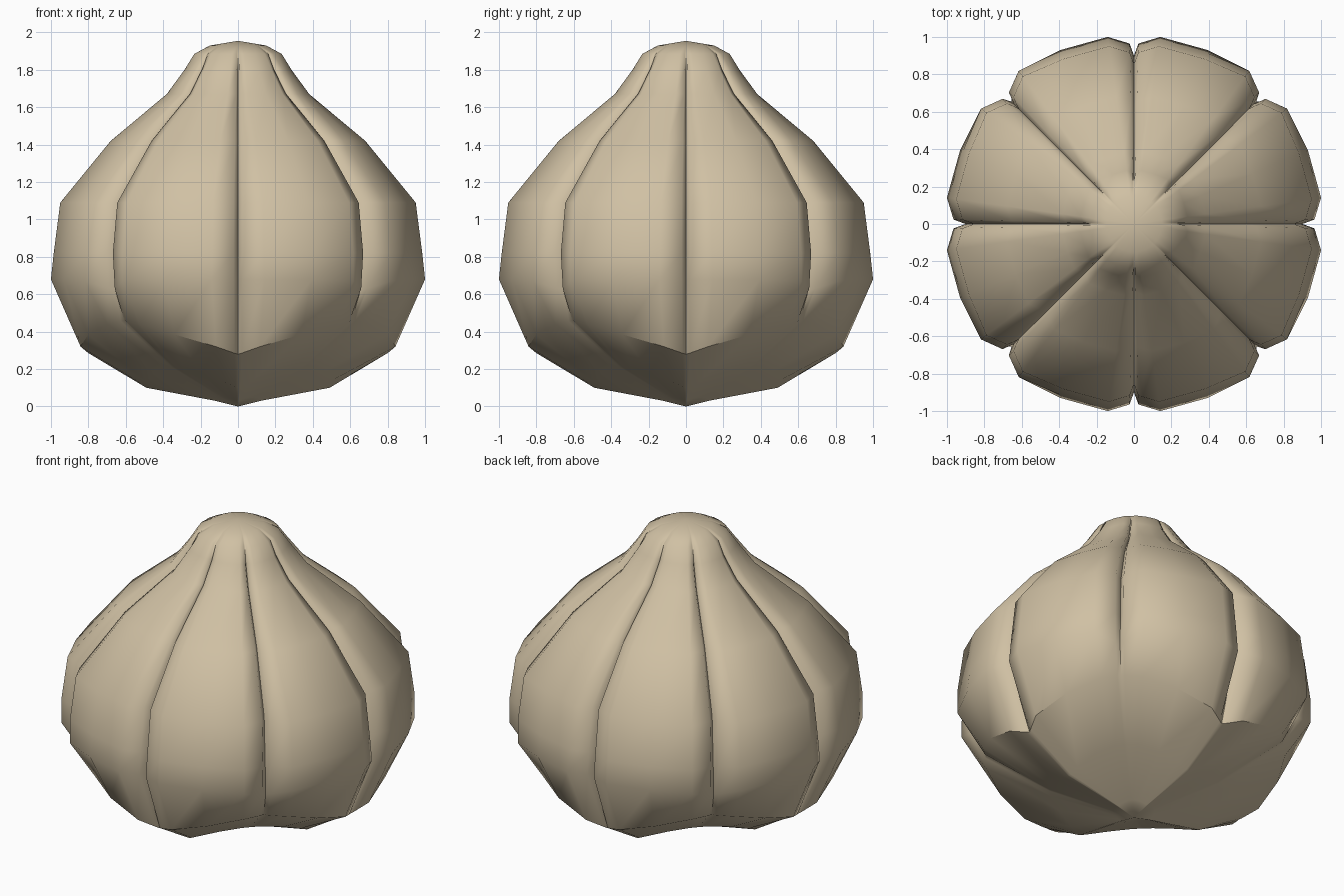
import bpy, bmesh, math

if "Cube" in bpy.data.objects:
    bpy.data.objects.remove(bpy.data.objects["Cube"])

# one colour for the whole body
mat = bpy.data.materials.new("tan_dough")
mat.diffuse_color = (0.63, 0.53, 0.37, 1)
mat.use_nodes = True
mat.node_tree.nodes["Principled BSDF"].inputs["Base Color"].default_value = mat.diffuse_color

# half-lobe cross-section: degrees from an axis groove, radius factor
HALF = [(0, .90), (1.4, .965), (8, 1.01), (23, 1.01), (37, 1.04), (43.6, .985), (45, .92)]
# lower rim for the same angles: radius, height
RIM = [(.79, .28), (.80, .285), (.85, .32), (.87, .385), (.875, .44), (.865, .455), (.86, .46)]
# lower end of the grooves, where the diagonal ones close: radius, height
WAIST = [(.90, .68), (.965, .68), (1.01, .68), (1.01, .68), (1.025, .67), (.955, .63), (.925, .62)]
# upper profile: radius, height, groove strength
BODY = [(.985, .82, 1), (.95, 1.09, 1), (.68, 1.42, 1), (.38, 1.67, 1.2),
        (.285, 1.80, 1.3), (.235, 1.885, .4), (.15, 1.93, 0)]

# mirror the half-lobe into a quadrant, then repeat it four times
quadrant = [(a, i) for i, (a, f) in enumerate(HALF)]
quadrant += [(90 - HALF[i][0], i) for i in range(5, 0, -1)]
columns = [(math.radians(a + 90 * q), i) for q in range(4) for a, i in quadrant]

bm = bmesh.new()


def ring(rz):
    """Ring of vertices; rz gives radius and height for each section index."""
    out = []
    for a, i in columns:
        r, z = rz(i)
        out.append(bm.verts.new((r * math.cos(a), r * math.sin(a), z)))
    return out


def lift(i):
    """0 at the axis folds, 1 at the diagonals."""
    return math.sin(math.radians(HALF[i][0] * 2))


# underside: four low ridges on the axes, raised diagonals
rings = [ring(lambda i: (.12, .03 + .02 * lift(i))),
         ring(lambda i: (.49, .10 + .11 * lift(i))),
         ring(lambda i: RIM[i]),
         ring(lambda i: WAIST[i])]
# lobed body and neck
for p, z, g in BODY:
    rings.append(ring(lambda i: (p * (1 + g * (HALF[i][1] - 1)), z)))

n = len(columns)
for lo, hi in zip(rings, rings[1:]):
    for k in range(n):
        bm.faces.new((lo[k], lo[(k + 1) % n], hi[(k + 1) % n], hi[k]))

# close the base point and the crown
base = bm.verts.new((0, 0, 0))
crown = bm.verts.new((0, 0, 1.955))
for k in range(n):
    bm.faces.new((base, rings[0][(k + 1) % n], rings[0][k]))
    bm.faces.new((crown, rings[-1][k], rings[-1][(k + 1) % n]))
bmesh.ops.recalc_face_normals(bm, faces=bm.faces[:])

# crease the rim either side of each axis groove
rim = rings[2]
for k in range(n):
    j = (k + 1) % n
    if max(columns[k][1], columns[j][1]) <= 3:
        bm.edges.get((rim[k], rim[j])).smooth = False

mesh = bpy.data.meshes.new("lobed_body")
bm.to_mesh(mesh)
bm.free()
mesh.materials.append(mat)
body = bpy.data.objects.new("lobed_body", mesh)
bpy.context.collection.objects.link(body)
bpy.context.view_layer.objects.active = body
body.select_set(True)
bpy.ops.object.shade_smooth_by_angle(angle=math.radians(65), keep_sharp_edges=True)
